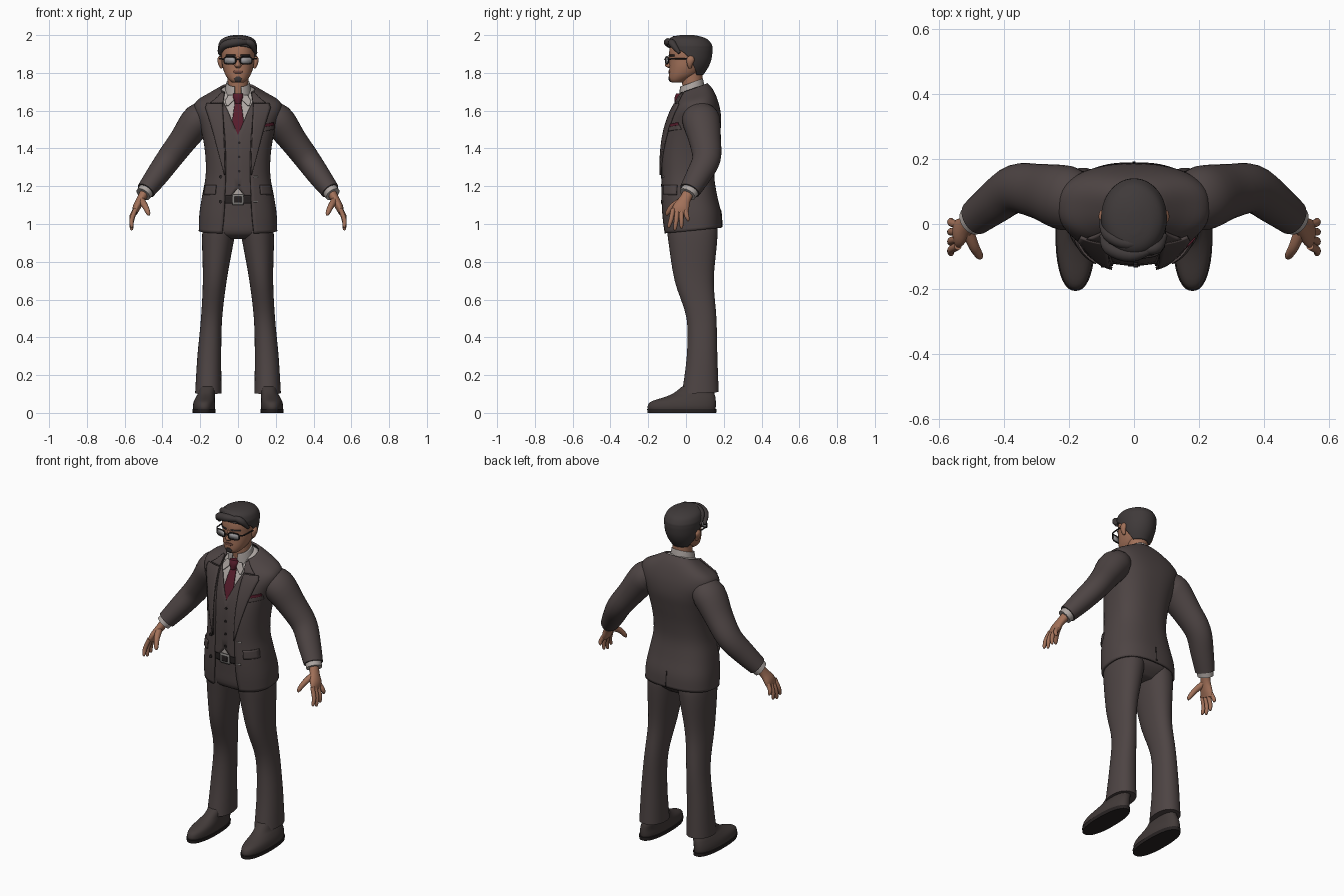
import bpy, bmesh
from math import sin, cos, pi, asin, copysign
from mathutils import Vector

if "Cube" in bpy.data.objects:
    bpy.data.objects.remove(bpy.data.objects["Cube"], do_unlink=True)
parts = []


def material(name, *rgb):
    m = bpy.data.materials.new(name)
    m.use_nodes = True
    m.diffuse_color = (*rgb, 1)
    m.node_tree.nodes["Principled BSDF"].inputs["Base Color"].default_value = (*rgb, 1)
    return m


SUIT = material("suit_cloth", .075, .058, .057)
SHOE = material("shoe_leather", .055, .043, .041)
SHIRT = material("shirt_cotton", .42, .38, .36)
SKIN = material("skin", .36, .165, .1)
HAIR = material("hair", .05, .042, .042)
TIE = material("burgundy_silk", .095, .012, .025)
LENS = material("lens_grey", .34, .33, .34)
METAL = material("buckle_metal", .22, .21, .2)
TRIM = material("dark_trim", .02, .016, .016)
LIP = material("lips", .17, .07, .05)


def smooth(rows, steps=4):
    """Catmull-Rom interpolation through rows of numbers."""
    out, last = [], len(rows) - 1
    for i in range(last):
        a, b, c, d = (rows[min(max(k, 0), last)] for k in range(i - 1, i + 3))
        for s in range(steps):
            t = s / steps
            out.append([(2*q + (r - p)*t + (2*p - 5*q + 4*r - w)*t*t
                         + (3*q - p - 3*r + w)*t**3) / 2 for p, q, r, w in zip(a, b, c, d)])
    return out + [list(rows[-1])]


def finish(name, bm, mat, solid=0, mirror=False, offset=-1):
    me = bpy.data.meshes.new(name)
    bm.to_mesh(me)
    bm.free()
    ob = bpy.data.objects.new(name, me)
    bpy.context.collection.objects.link(ob)
    me.materials.append(mat)
    if solid:
        mod = ob.modifiers.new("thickness", "SOLIDIFY")
        mod.thickness, mod.offset = solid, offset
    if mirror:
        ob.modifiers.new("mirror", "MIRROR")
    parts.append(ob)
    return ob


def bridge(bm, grid, cap_start, cap_end):
    for a, b in zip(grid, grid[1:]):
        for i in range(len(a) - 1):
            bm.faces.new((a[i], a[i + 1], b[i + 1], b[i]))
    if cap_start:
        bm.faces.new(grid[0][-2::-1])
    if cap_end:
        bm.faces.new(grid[-1][:-1])
    bmesh.ops.remove_doubles(bm, verts=bm.verts, dist=.00001)


def dense(rows):
    """Rows: height, half width, front y, back y, opening angle, tilt, centre x."""
    return smooth([tuple(r) + (0,) * (7 - len(r)) for r in rows])


def loft(name, rows, mat, p=1, n=40, **kw):
    """Stack of level rounded rings, optionally open at the front."""
    bm, grid, rings = bmesh.new(), [], dense(rows)
    for z, rx, yf, yb, t0, tilt, cx in rings:
        cy, ry, t0, ring = (yf + yb)/2, (yb - yf)/2, max(t0, 0), []
        for i in range(n + 1):
            t = t0 + (2*pi - 2*t0) * i / n
            s, c = sin(t), cos(t)
            dy = -ry * copysign(abs(c)**p, c)
            ring.append(bm.verts.new((cx + rx*copysign(abs(s)**p, s), cy + dy, z + tilt*dy)))
        grid.append(ring)
    bridge(bm, grid, rings[0][4] <= 0, rings[-1][4] <= 0)
    return finish(name, bm, mat, **kw)


def tube(name, pts, mat, n=20, mirror=True):
    """Oval tube; points: x, y, z, thickness radius, depth radius."""
    bm, grid, rows = bmesh.new(), [], smooth([tuple(q) if len(q) == 5 else (*q, q[3]) for q in pts])
    for i, r in enumerate(rows):
        t = Vector(rows[min(i + 1, len(rows) - 1)][:3]) - Vector(rows[max(i - 1, 0)][:3])
        t.normalize()
        u = t.cross(Vector((0, 1, 0))).normalized()
        v = t.cross(u)
        grid.append([bm.verts.new(Vector(r[:3]) + u*r[3]*cos(2*pi*k/n) + v*r[4]*sin(2*pi*k/n))
                     for k in range(n + 1)])
    bridge(bm, grid, True, True)
    return finish(name, bm, mat, mirror=mirror)


def surface(base, x, z, side=1):
    """Point on the front (or back) of a loft at a given x and ring height."""
    rings, p = base
    for a, b in zip(rings, rings[1:]):
        if a[0] <= z <= b[0]:
            break
    f = min(max((z - a[0]) / (b[0] - a[0]), 0), 1)
    _, rx, yf, yb, _, tilt, _ = (q + (r - q)*f for q, r in zip(a, b))
    dy = -side * (yb - yf)/2 * max(0, 1 - (abs(x)/rx)**(2/p))**(p/2)
    return Vector((x, (yf + yb)/2 + dy, z + tilt*dy))


def strip(name, rows, base, mat, off=.004, slant=0, side=1, thick=.006, mirror=False):
    """Thin plate following a surface; rows from the top: height, x from, x to."""
    bm, grid, cols = bmesh.new(), [], 6
    for a, b in zip(rows, rows[1:]):
        for s in range(6):
            z, x0, x1 = (q + (r - q)*s/5 for q, r in zip(a, b))
            xs = [x1 + (x0 - x1)*k/cols for k in range(cols + 1)]
            grid.append([bm.verts.new(surface(base, x, z + slant*(x - x0), side)
                                      - Vector((0, off*side, 0))) for x in xs])
    bridge(bm, grid, False, False)
    return finish(name, bm, mat, thick, mirror, offset=0)


def button(name, x, z, base, mat=TRIM, r=.009, off=.004):
    co = surface(base, x, z) - Vector((0, off, 0))
    bpy.ops.mesh.primitive_cylinder_add(vertices=16, radius=r, depth=.01, location=co, rotation=(pi/2, 0, 0))
    ob = bpy.context.object
    ob.name = name
    ob.data.materials.append(mat)
    parts.append(ob)


def wire(name, pts, r, mat, cyclic=False):
    cu = bpy.data.curves.new(name, "CURVE")
    cu.dimensions, cu.bevel_depth, cu.use_fill_caps = "3D", r, True
    sp = cu.splines.new("POLY")
    sp.points.add(len(pts) - 1)
    for q, co in zip(sp.points, pts):
        q.co = (*co, 1)
    sp.use_cyclic_u = cyclic
    cu.materials.append(mat)
    bpy.context.collection.objects.link(bpy.data.objects.new(name, cu))


# Jacket: height, half width, front, back, front opening, tilt
P = .8
cut = [(.965, .208, -.12, .19, .085, .1), (1.05, .205, -.13, .186, .075, .05),
       (1.15, .19, -.135, .165, .07, 0), (1.25, .172, -.135, .15, .066, 0),
       (1.35, .172, -.135, .157, .066, 0), (1.45, .185, -.125, .174, .07, 0),
       (1.53, .205, -.105, .186, .076, 0), (1.6, .232, -.077, .182, .08, 0),
       (1.65, .22, -.055, .166, .08, .1), (1.69, .15, -.042, .142, .077, .25),
       (1.72, .092, -.03, .115, .072, .35)]
coat = [r[:4] + (asin((r[4]/r[1])**(1/P)), r[5]) for r in cut]
loft("jacket", coat, SUIT, p=P, n=56, solid=.012)
COAT = (dense(coat), P)

# Shirt body and trouser top beneath the jacket
G = .022
inner = [(.92, .12, -.05, .11)] + [(r[0], r[1] - G, r[2] + G, r[3] - G, 0, r[5]) for r in cut]
body = loft("shirt_and_trouser_top", inner, SHIRT, p=P, n=48)
body.data.materials.append(SUIT)
for f in body.data.polygons:
    f.material_index = int(f.center.z < 1.16)
BODY = (dense(inner), P)

strip("waistcoat", [(1.65, .075, .13), (1.47, 0, .13), (1.19, 0, .13), (1.15, .035, .12)],
      BODY, SUIT, off=.011, mirror=True)
for k in range(4):
    button("waistcoat_button", .006, 1.43 - k*.075, BODY, off=.015, r=.007)
strip("belt", [(1.15, -.13, .13), (1.11, -.13, .13)], BODY, TRIM, off=.006)
strip("buckle", [(1.157, -.03, .03), (1.103, -.03, .03)], BODY, METAL, off=.012)
strip("buckle_centre", [(1.145, -.018, .018), (1.115, -.018, .018)], BODY, TRIM, off=.015)

# Lapels, pockets and buttons
strip("lapel", [(1.645, .082, .165), (1.615, .08, .172), (1.5, .076, .135), (1.26, .067, .072)],
      COAT, SUIT, off=.007, thick=.009, mirror=True)
strip("jacket_collar", [(1.715, .072, .084), (1.65, .08, .145)], COAT, SUIT, off=.007, thick=.009, mirror=True)
strip("breast_pocket", [(1.515, .135, .19), (1.49, .135, .19)], COAT, SUIT, slant=.2)
strip("pocket_square", [(1.528, .138, .187), (1.512, .138, .187)], COAT, TIE, slant=.2)
strip("hip_pocket_flap", [(1.205, .115, .174), (1.155, .12, .182)], COAT, SUIT, off=.006, mirror=True)
strip("rear_vent", [(1.07, -.002, .002), (.97, -.004, .004)], COAT, TRIM, off=.001, side=-1, thick=.004)
for z in (1.25, 1.12):
    button("jacket_button", -.092, z, COAT)
    strip("buttonhole", [(z + .003, .082, .105), (z - .003, .082, .105)], COAT, METAL, off=.001, thick=.004)

# Shirt collar and tie
loft("shirt_collar", [(1.685, .072, -.04, .1, .3, .35), (1.72, .067, -.037, .095, .28, .35),
                      (1.748, .062, -.034, .09, .3, .35)], SHIRT, solid=.008)
strip("collar_wing", [(1.7, .014, .05), (1.665, .024, .068), (1.63, .052, .062)],
      BODY, SHIRT, off=.02, mirror=True)
strip("tie", [(1.67, -.018, .018), (1.64, -.018, .018), (1.53, -.032, .032), (1.46, -.012, .012)],
      BODY, TIE, off=.007)
loft("tie_knot", [(1.637, .015, -.06, -.02), (1.67, .027, -.06, -.02), (1.692, .025, -.052, -.02)], TIE, n=20)

# Sleeves, cuffs and hands
tube("sleeve", [(.15, .075, 1.575, .07, .08), (.21, .08, 1.55, .087, .1), (.29, .1, 1.445, .074, .085),
                (.365, .108, 1.345, .067, .075), (.43, .065, 1.255, .06, .066),
                (.488, .02, 1.177, .05, .056)], SUIT, n=32)
tube("shirt_cuff", [(.475, .032, 1.193, .043, .048), (.502, .008, 1.157, .041, .046)], SHIRT, n=28)
tube("palm", [(.49, .02, 1.175, .026, .03), (.515, -.006, 1.13, .022, .031),
              (.536, -.025, 1.09, .021, .043), (.546, -.035, 1.057, .013, .042)], SKIN)
tips = [("index_finger", -.09, .98), ("middle_finger", -.058, .967),
        ("ring_finger", -.024, .977), ("little_finger", .01, 1.015)]
for k, (name, y, z) in enumerate(tips):
    y0 = -.068 + k*.022
    tube(name, [(.542, y0, 1.08, .012), (.562, (y0 + y)/2, (z + 1.07)/2, .012),
                (.563, y, z + .01, .009), (.561, y, z, .004)], SKIN, n=12)
tube("thumb", [(.512, -.02, 1.125, .019), (.492, -.07, 1.095, .016),
               (.476, -.097, 1.06, .012), (.472, -.102, 1.045, .005)], SKIN, n=12)

# Trouser legs and shoes
loft("trouser_leg", [(.105, .07, -.022, .173, 0, .05, .157), (.3, .063, .004, .166, 0, 0, .152),
                     (.5, .056, .003, .161, 0, 0, .14), (.7, .063, -.06, .147, 0, 0, .123),
                     (.9, .083, -.092, .164, 0, 0, .107), (.98, .088, -.1, .166, 0, 0, .098),
                     (1.04, .08, -.09, .15, 0, 0, .09)], SUIT, p=.92, mirror=True)
loft("shoe", [(.015, .056, -.2, .155, 0, 0, .18), (.035, .059, -.203, .158, 0, 0, .18),
              (.06, .056, -.185, .158, 0, 0, .178), (.085, .05, -.11, .155, 0, 0, .172),
              (.105, .046, -.065, .15, 0, 0, .166), (.14, .048, -.02, .15, 0, 0, .16)],
     SHOE, p=.88, mirror=True)
loft("shoe_sole", [(0, .06, -.203, .16, 0, 0, .18), (.02, .062, -.206, .162, 0, 0, .18)],
     TRIM, p=.86, mirror=True)

# Head and face
tube("neck", [(0, .045, 1.66, .056), (0, .035, 1.73, .054), (0, .03, 1.82, .056)], SKIN, n=28, mirror=False)
skull = [(1.748, .03, -.075, -.015), (1.762, .047, -.087, .01), (1.79, .067, -.09, .06),
         (1.83, .081, -.088, .095), (1.87, .086, -.088, .115), (1.91, .088, -.089, .12),
         (1.95, .08, -.08, .115), (1.975, .055, -.05, .08)]
loft("head", skull, SKIN, p=.93)
FACE = (dense(skull), .93)
loft("nose", [(1.826, .011, -.094, -.06), (1.838, .018, -.111, -.06), (1.86, .01, -.104, -.06),
              (1.887, .009, -.092, -.06)], SKIN, n=20)
tube("ear", [(.086, .022, 1.825, .006, .008), (.092, .02, 1.845, .012, .015),
             (.096, .024, 1.872, .013, .021), (.092, .026, 1.89, .006, .01)], SKIN, n=16)
strip("eyebrow", [(1.896, .014, .064), (1.888, .014, .064)], FACE, HAIR, off=.002, mirror=True)
strip("mouth", [(1.812, -.018, .018), (1.805, -.027, .027), (1.798, -.016, .016)], FACE, LIP, off=.001)
strip("goatee", [(1.782, -.008, .008), (1.77, -.02, .02), (1.753, -.014, .014)], FACE, HAIR, off=.001)

# Glasses
for s in (1, -1):
    rim = []
    for k in range(24):
        c, d = cos(pi*k/12), sin(pi*k/12)
        rim.append((s*(.043 + .031*copysign(abs(c)**.6, c)), -.101 + .008*c, 1.866 + .019*copysign(abs(d)**.6, d)))
    wire("spectacle_rim", rim, .0035, TRIM, True)
    wire("spectacle_arm", [(s*.074, -.094, 1.873), (s*.091, -.07, 1.874), (s*.097, .02, 1.876)], .004, TRIM)
    bm = bmesh.new()
    bm.faces.new([bm.verts.new(q) for q in rim])
    finish("lens", bm, LENS, solid=.003, offset=0)
wire("spectacle_bridge", [(-.013, -.108, 1.87), (0, -.112, 1.873), (.013, -.108, 1.87)], .0035, TRIM)

# Hair shell, open over the face, with swept locks
loft("hair", [(1.79, .062, -.05, .092, 2.1), (1.83, .085, -.085, .118, 1.85), (1.87, .096, -.095, .134, 1.6),
              (1.91, .1, -.097, .14, 1.25), (1.932, .101, -.1, .14, .7), (1.948, .1, -.1, .137),
              (1.975, .088, -.092, .118), (1.992, .06, -.07, .08), (2, .022, -.03, .04)], HAIR, n=48, solid=.018)
tube("front_lock", [(.05, -.08, 1.962, .012), (-.01, -.095, 1.962, .022), (-.075, -.075, 1.945, .02),
                    (-.098, -.035, 1.9, .008)], HAIR, mirror=False)
tube("crown_lock", [(.045, -.05, 1.975, .01), (-.02, -.06, 1.978, .018), (-.078, -.035, 1.963, .018),
                    (-.1, .01, 1.915, .008)], HAIR, mirror=False)
tube("side_lock", [(.03, -.08, 1.965, .012), (.07, -.072, 1.955, .019), (.095, -.035, 1.905, .008)],
     HAIR, mirror=False)

# Smooth shading with crisp seams
bpy.ops.object.select_all(action="DESELECT")
for ob in parts:
    ob.select_set(True)
bpy.context.view_layer.objects.active = parts[0]
bpy.ops.object.shade_smooth_by_angle(angle=pi/4)
